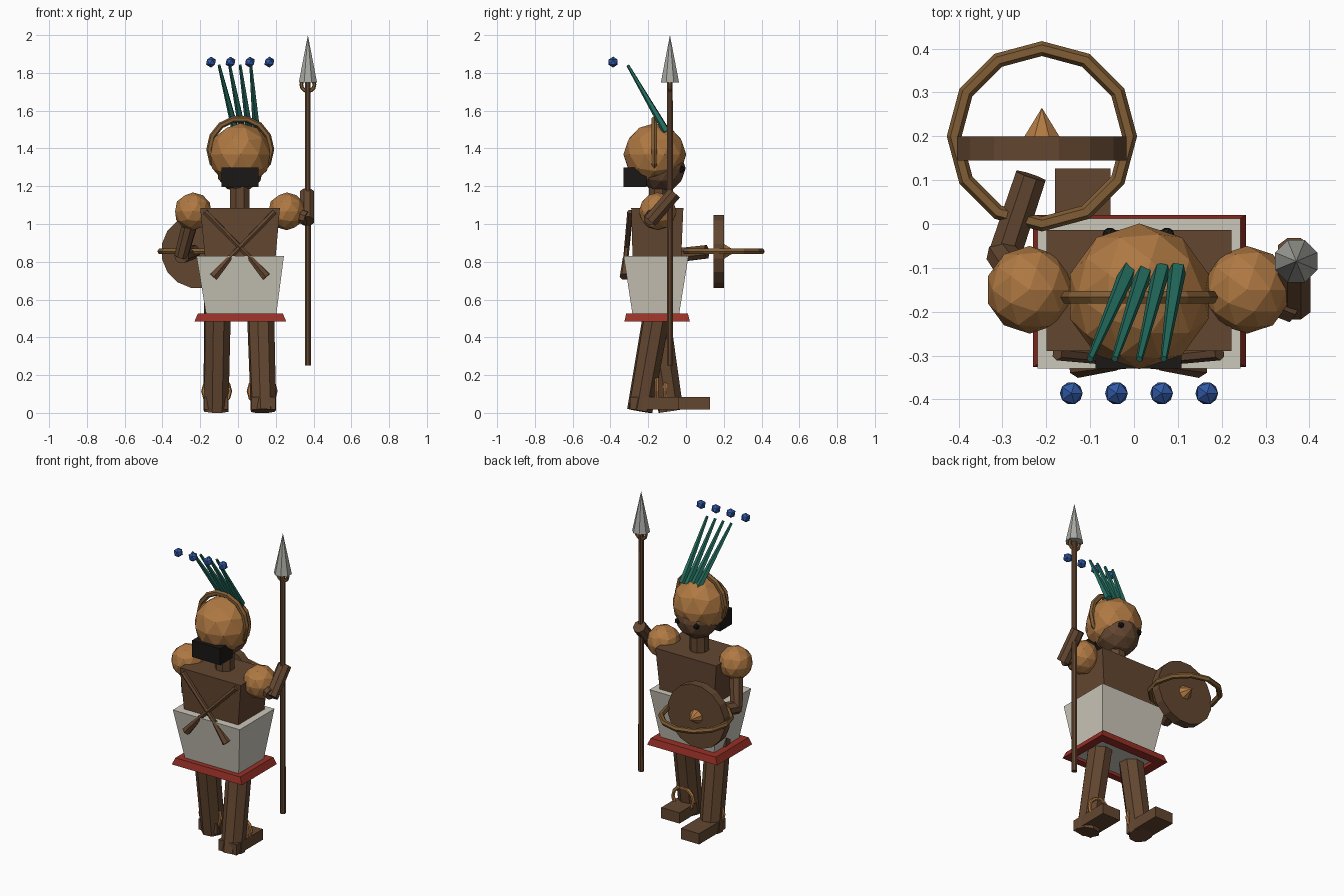
import bpy, bmesh
from mathutils import Vector, Matrix
from math import pi

if "Cube" in bpy.data.objects:
    bpy.data.objects.remove(bpy.data.objects["Cube"])


def mat(name, r, g, b):
    m = bpy.data.materials.new(name)
    m.diffuse_color = (r, g, b, 1)
    m.use_nodes = True
    m.node_tree.nodes["Principled BSDF"].inputs["Base Color"].default_value = m.diffuse_color
    return m


BROWN = mat("brown", .125, .062, .03)
TAN = mat("tan", .43, .19, .055)
BRONZE = mat("bronze", .22, .11, .035)
CREAM = mat("cream", .6, .57, .49)
RED = mat("red", .32, .03, .02)
TEAL = mat("teal", .018, .16, .12)
BLUE = mat("blue", .03, .1, .38)
STEEL = mat("steel", .4, .4, .37)
BLACK = mat("black", .01, .009, .008)


def finish(name, bm, m):
    bmesh.ops.recalc_face_normals(bm, faces=bm.faces)
    me = bpy.data.meshes.new(name)
    bm.to_mesh(me)
    bm.free()
    me.materials.append(m)
    ob = bpy.data.objects.new(name, me)
    bpy.context.collection.objects.link(ob)
    return ob


def rod(name, a, b, r1, r2, m, n=8):
    """Faceted cylinder or cone running from a to b."""
    a, b = Vector(a), Vector(b)
    d = b - a
    mx = Matrix.Translation((a + b) / 2) @ d.to_track_quat('Z', 'Y').to_matrix().to_4x4()
    mx = mx @ Matrix.Rotation(pi / n, 4, 'Z')
    bm = bmesh.new()
    bmesh.ops.create_cone(bm, cap_ends=True, segments=n, radius1=r1, radius2=r2,
                          depth=d.length, matrix=mx)
    return finish(name, bm, m)


def ball(name, c, r, m, sub=2):
    bm = bmesh.new()
    bmesh.ops.create_icosphere(bm, subdivisions=sub, radius=r, matrix=Matrix.Translation(c))
    return finish(name, bm, m)


def rect(bm, x0, x1, y0, y1, z):
    return [bm.verts.new((x, y, z)) for x, y in ((x0, y0), (x1, y0), (x1, y1), (x0, y1))]


def loft(name, rings, m, closed=False):
    """Join rectangles (x0, x1, y0, y1, z); capped ends, or a closed frame."""
    bm = bmesh.new()
    rs = [rect(bm, *r) for r in rings]
    pairs = list(zip(rs, rs[1:]))
    if closed:
        pairs.append((rs[-1], rs[0]))
    else:
        bm.faces.new(rs[0])
        bm.faces.new(rs[-1])
    for p, q in pairs:
        for i in range(4):
            j = (i + 1) % 4
            bm.faces.new((p[i], p[j], q[j], q[i]))
    return finish(name, bm, m)


def box(name, x0, x1, y0, y1, z0, z1, m):
    return loft(name, [(x0, x1, y0, y1, z0), (x0, x1, y0, y1, z1)], m)


def ring(name, c, R, r, m, upright=True, n=12):
    bpy.ops.mesh.primitive_torus_add(major_segments=n, minor_segments=6, major_radius=R,
                                     minor_radius=r, location=c,
                                     rotation=(pi / 2 if upright else 0, 0, 0))
    ob = bpy.context.object
    ob.name = name
    ob.data.materials.append(m)
    return ob


# Legs, feet and anklets, mid-stride
for side, top, bot, ring_at in (
        ("left", (-.108, -.165, .58), (-.117, -.08, .01), (-.113, -.11, .115)),
        ("right", (.118, -.145, .58), (.135, -.245, .01), (.128, -.155, .115))):
    rod(side + "_leg", bot, top, .069, .074, BROWN)
    x, y = bot[0], bot[1]
    box(side + "_foot", x - .063, x + .063, y - .052, y + .207, .018, .085, BROWN)
    ring(side + "_anklet", ring_at, .071, .011, TAN)

# Skirt with flared hem frame
loft("skirt", [(-.165, .2, -.28, -.04, .5), (-.22, .243, -.33, .013, .83)], CREAM)
loft("skirt_hem", [(-.17, .205, -.283, -.037, .485), (-.23, .255, -.326, .02, .485),
                   (-.212, .237, -.316, .01, .527), (-.165, .2, -.28, -.04, .527)], RED, True)

# Torso and crossed straps
loft("torso", [(-.165, .19, -.28, -.03, .72), (-.2, .222, -.29, -.014, 1.085)], BROWN)
for s, side in ((1, "left"), (-1, "right")):
    p = [(.01 - s * .185, -.295, 1.065), (.01 + s * .05, -.318, .825), (.01 + s * .14, -.325, .72)]
    rod(side + "_strap", p[0], p[1], .016, .014, BROWN, 6)
    rod(side + "_strap_end", p[1], p[2], .016, .026, BROWN, 6)

# Shoulders and arms
ball("left_shoulder", (-.238, -.15, 1.067), .1, TAN)
ball("right_shoulder", (.258, -.15, 1.067), .1, TAN)
rod("left_upper_arm", (-.25, -.14, 1.02), (-.3, -.07, .83), .043, .038, BROWN)
rod("left_forearm", (-.3, -.085, .83), (-.235, .11, .853), .04, .038, BROWN)
rod("right_upper_arm", (.27, -.15, 1.06), (.365, -.19, 1.03), .042, .038, BROWN)
rod("right_forearm", (.365, -.19, 1.015), (.365, -.06, 1.165), .04, .04, BROWN)

# Head, hair and helmet
rod("neck", (.01, -.145, 1.06), (.01, -.145, 1.24), .056, .056, BROWN)
ball("head", (.01, -.13, 1.295), .128, BROWN)
for s, side in ((-1, "left"), (1, "right")):
    ball(side + "_eye", (.01 + s * .065, -.025, 1.29), .019, BLACK, 1)
box("hair", -.088, .108, -.33, -.21, 1.197, 1.3, BLACK)
ball("helmet", (.012, -.165, 1.368), .166, TAN)
ring("helmet_band", (.012, -.167, 1.395), .163, .017, BRONZE, n=14)

# Plumes with floating beads
for i in range(4):
    rod(f"plume_{i + 1}", (-.012 + .037 * i, -.105, 1.49), (-.1 + .056 * i, -.308, 1.84),
        .021, .008, TEAL, 5)
    ball(f"bead_{i + 1}", (-.143 + .103 * i, -.386, 1.857), .029, BLUE, 1)

# Shield with rim ring and boss
rod("shield", (-.21, .145, .855), (-.21, .2, .855), .197, .197, BROWN, 16)
rod("shield_boss", (-.21, .2, .855), (-.21, .265, .855), .043, 0, TAN)
ring("shield_ring", (-.21, .2, .855), .2, .017, BRONZE, upright=False)

# Spear
rod("spear_shaft", (.37, -.085, .25), (.37, -.085, 1.77), .017, .016, BROWN)
rod("spear_head", (.37, -.085, 1.75), (.37, -.085, 2), .052, 0, STEEL)
ring("spear_collar", (.37, -.085, 1.738), .035, .01, BRONZE)
